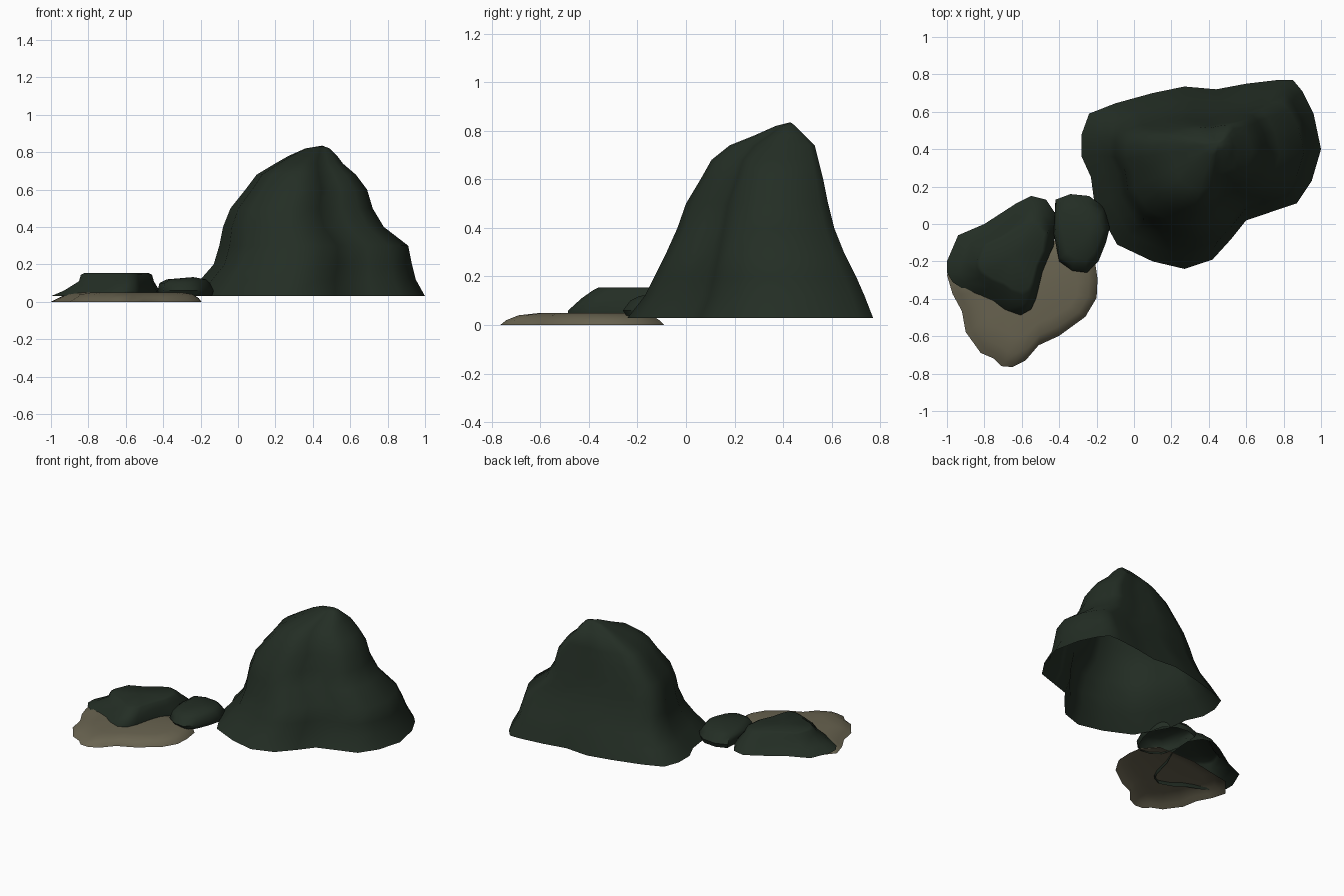
import bpy, bmesh, math

if "Cube" in bpy.data.objects:
    bpy.data.objects.remove(bpy.data.objects["Cube"])


def material(name, rgb):
    m = bpy.data.materials.new(name)
    m.use_nodes = True
    m.diffuse_color = (*rgb, 1)
    bsdf = m.node_tree.nodes["Principled BSDF"]
    bsdf.inputs["Base Color"].default_value = (*rgb, 1)
    bsdf.inputs["Roughness"].default_value = 0.9
    return m


def bounds(pts):
    xs, ys = zip(*pts)
    return min(xs), max(xs), min(ys), max(ys)


def loft(name, outline, levels, apex, mat, angle=50):
    """Open-bottomed shell: the outline is fitted to each level's box, then closed at the apex."""
    bx0, bx1, by0, by1 = bounds(outline)
    bm = bmesh.new()
    rings = []
    for z, x0, x1, y0, y1 in levels:
        rings.append([bm.verts.new((x0 + (x - bx0) / (bx1 - bx0) * (x1 - x0),
                                    y0 + (y - by0) / (by1 - by0) * (y1 - y0), z))
                      for x, y in outline])
    n = len(outline)
    for low, high in zip(rings, rings[1:]):
        for i in range(n):
            j = (i + 1) % n
            bm.faces.new((low[i], low[j], high[j], high[i]))
    tip = bm.verts.new(apex)
    for i in range(n):
        bm.faces.new((rings[-1][i], rings[-1][(i + 1) % n], tip))
    me = bpy.data.meshes.new(name)
    bm.to_mesh(me)
    bm.free()
    ob = bpy.data.objects.new(name, me)
    bpy.context.collection.objects.link(ob)
    me.materials.append(mat)
    bpy.ops.object.select_all(action="DESELECT")
    ob.select_set(True)
    bpy.context.view_layer.objects.active = ob
    bpy.ops.object.shade_smooth_by_angle(angle=math.radians(angle))
    return ob


green = material("dark_moss_green", (0.017, 0.027, 0.018))
tan = material("sand_tan", (0.14, 0.125, 0.08))

# Tall hill with a steep back and a spur at the front
hill = [(-.28, .36), (-.23, .25), (-.21, .1), (-.14, -.02), (-.09, -.11), (.1, -.2),
        (.27, -.24), (.42, -.19), (.52, -.08), (.6, .02), (.72, .06), (.87, .11),
        (.95, .23), (1, .4), (.96, .59), (.9, .71), (.85, .77), (.77, .77), (.6, .75),
        (.44, .72), (.27, .735), (.1, .7), (-.1, .645), (-.24, .59), (-.28, .48)]
loft("hill", hill,
     [(.03, -.28, 1, -.24, .77), (.12, -.2, .95, -.17, .735), (.2, -.13, .93, -.13, .7),
      (.3, -.1, .91, -.08, .65), (.4, -.08, .78, -.035, .61), (.5, -.04, .72, 0, .585),
      (.6, .04, .69, .06, .565), (.68, .1, .63, .105, .545), (.74, .2, .56, .18, .53),
      (.78, .27, .53, .28, .49), (.82, .36, .49, .37, .45)],
     (.45, .43, .835), green)

# Broad low rock with a flat top
rock = [(-1, -.2), (-1, -.26), (-.97, -.31), (-.88, -.37), (-.78, -.41), (-.71, -.46),
        (-.62, -.49), (-.56, -.46), (-.53, -.4), (-.49, -.25), (-.43, -.12), (-.41, .04),
        (-.47, .13), (-.55, .15), (-.63, .11), (-.8, 0), (-.94, -.06)]
loft("broad_rock", rock,
     [(.03, -1, -.41, -.49, .15), (.06, -.93, -.42, -.485, .13), (.11, -.85, -.45, -.43, .07),
      (.145, -.84, -.46, -.38, .03), (.155, -.82, -.48, -.36, .01)],
     (-.65, -.17, .155), green)

# Small rock between the broad rock and the hill
knob = [(-.43, -.05), (-.4, -.2), (-.33, -.25), (-.25, -.26), (-.19, -.2), (-.15, -.1),
        (-.13, -.02), (-.16, .09), (-.24, .15), (-.34, .16), (-.42, .13)]
loft("small_rock", knob,
     [(.03, -.42, -.14, -.24, .15), (.06, -.43, -.13, -.26, .16), (.1, -.42, -.15, -.23, .12),
      (.12, -.38, -.17, -.19, .08)],
     (-.24, -.05, .132), green)

# Flat sand patch under the rocks
sand = [(-1, -.28), (-.97, -.38), (-.92, -.47), (-.9, -.58), (-.82, -.69), (-.75, -.72),
        (-.71, -.76), (-.65, -.765), (-.58, -.73), (-.51, -.65), (-.4, -.6), (-.26, -.5),
        (-.2, -.4), (-.195, -.3), (-.21, -.2), (-.3, -.1), (-.6, -.1), (-.9, -.16)]
loft("sand_patch", sand,
     [(0, -1, -.195, -.765, -.09), (.02, -.96, -.21, -.74, -.11), (.04, -.92, -.24, -.69, -.14),
      (.05, -.85, -.3, -.6, -.2)],
     (-.6, -.4, .05), tan)
